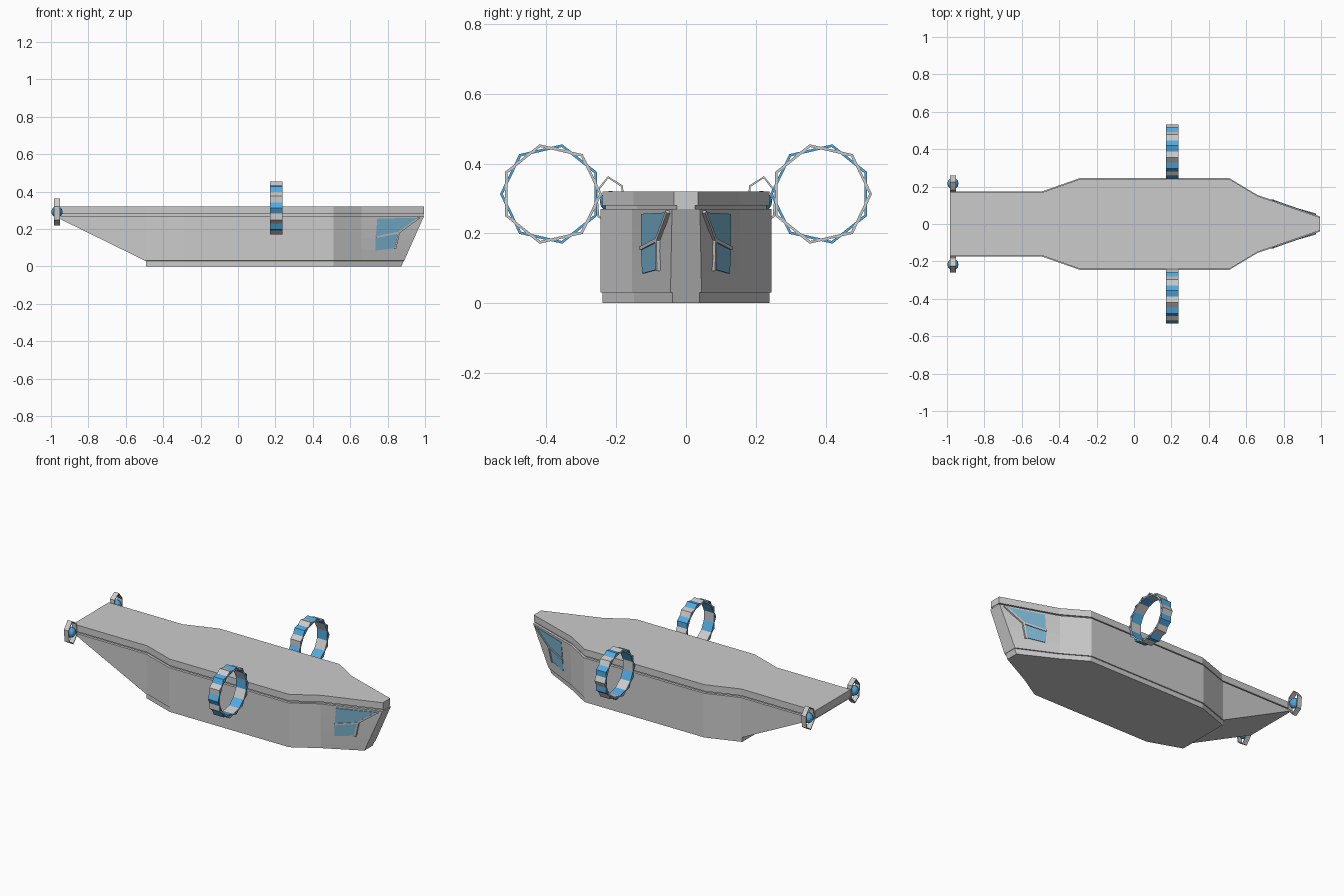
import bpy, bmesh
from math import sin, cos, pi, radians
from mathutils import Vector

if "Cube" in bpy.data.objects:
    bpy.data.objects.remove(bpy.data.objects["Cube"])


def material(name, col):
    m = bpy.data.materials.new(name)
    m.diffuse_color = (*col, 1)
    m.use_nodes = True
    m.node_tree.nodes["Principled BSDF"].inputs["Base Color"].default_value = m.diffuse_color
    return m


BLUE = material("blue", (0.08, 0.40, 0.75))
GLASS = material("glass", (0.20, 0.47, 0.66))


def loft(name, rings, mat=None, closed=False):
    """Skin a list of equal-length point loops; cap the ends unless closed."""
    bm = bmesh.new()
    vs = [[bm.verts.new(p) for p in r] for r in rings]
    n = len(vs[0])
    pairs = list(zip(vs, vs[1:])) + ([(vs[-1], vs[0])] if closed else [])
    for a, b in pairs:
        for i in range(n):
            j = (i + 1) % n
            bm.faces.new((a[i], a[j], b[j], b[i]))
    if not closed:
        bm.faces.new(vs[0])
        bm.faces.new(vs[-1])
    bmesh.ops.recalc_face_normals(bm, faces=bm.faces)
    me = bpy.data.meshes.new(name)
    bm.to_mesh(me)
    bm.free()
    ob = bpy.data.objects.new(name, me)
    bpy.context.collection.objects.link(ob)
    if mat:
        me.materials.append(mat)
    return ob


# Hull: raked bow and stern, stepped keel and deck rim
def bow(z):
    t = min(z / 0.27, 1)
    return 0.875 + 0.12 * t, 0.045 - 0.005 * t


def stern(z):
    t = min(max((z - 0.03) / 0.24, 0), 1)
    return -0.495 - 0.49 * t


def outline(z, d):
    bx, by = bow(z)
    half = [(stern(z) + d * 0.3, 0.175 - d), (-0.49 + d * 0.3, 0.175 - d), (-0.29, 0.245 - d),
            (0.51, 0.245 - d), (0.66, 0.155 - d), (bx - d * 0.3, by - d)]
    return [(x, y, z) for x, y in half] + [(x, -y, z) for x, y in reversed(half)]


layers = [(0, .006), (.03, .006), (.031, 0), (.09, 0), (.15, 0), (.21, 0), (.27, 0),
          (.2705, .014), (.2795, .014), (.28, .005), (.32, .005)]
loft("hull", [outline(z, d) for z, d in layers])


# Bow windows: plates that follow the side of the bow
def wall_y(x, z):
    bx, by = bow(z)
    return 0.155 + (by - 0.155) * (x - 0.66) / (bx - 0.66)


def plate(name, pts, proud, s, mat=None):
    loft(name, [[(x, s * (wall_y(x, z) + o), z) for x, z in pts] for o in (-0.008, proud)], mat)


def bar(name, a, b, s, w=0.005):
    a, b = Vector(a), Vector(b)
    d = (b - a).normalized()
    n = Vector((-d.y, d.x)) * w
    plate(name, [a + n, b + n, b - n, a - n], 0.009, s)


upper = [(0.745, 0.256), (0.962, 0.260), (0.865, 0.187), (0.737, 0.162)]
lower = [(0.735, 0.152), (0.853, 0.176), (0.835, 0.097), (0.735, 0.085)]
bars = [((0.737, 0.157), (0.865, 0.182)), ((0.97, 0.262), (0.861, 0.182)),
        ((0.861, 0.182), (0.84, 0.093))]
for s, side in ((-1, "front"), (1, "back")):
    plate(f"upper_window_{side}", upper, 0.004, s, GLASS)
    plate(f"lower_window_{side}", lower, 0.004, s, GLASS)
    for i, (a, b) in enumerate(bars):
        bar(f"window_bar_{side}_{i}", a, b, s)


# Polygonal bands standing in the yz plane
def band(name, c, ry, rz, n, start, width, thick, mat=None, s=1):
    def point(i, dx, k):
        a = start + 2 * pi * i / n
        return (c[0] + dx, c[1] + s * (ry - k) * cos(a), c[2] + (rz - k) * sin(a))
    w = width / 2
    sect = [(-w, 0), (w, 0), (w, thick), (-w, thick)]
    return loft(name, [[point(i, dx, k) for dx, k in sect] for i in range(n)], mat, True)


for s, side in ((-1, "front"), (1, "back")):
    # Side rings: two interlocked heptagons
    c = (0.205, s * 0.387, 0.313)
    band(f"side_ring_grey_{side}", c, 0.146, 0.146, 7, 0, 0.068, 0.008)
    band(f"side_ring_blue_{side}", c, 0.146, 0.146, 7, pi, 0.067, 0.008, BLUE)
    # Stern thrusters: blue ball inside a narrow hexagonal band
    c = (-0.968, s * 0.217, 0.292)
    band(f"thruster_ring_{side}", c, 0.046, 0.073, 6, radians(38), 0.03, 0.006, None, -s)
    bpy.ops.mesh.primitive_uv_sphere_add(segments=12, ring_count=8, radius=0.03, location=c)
    ball = bpy.context.object
    ball.name = f"thruster_ball_{side}"
    ball.data.materials.append(BLUE)
